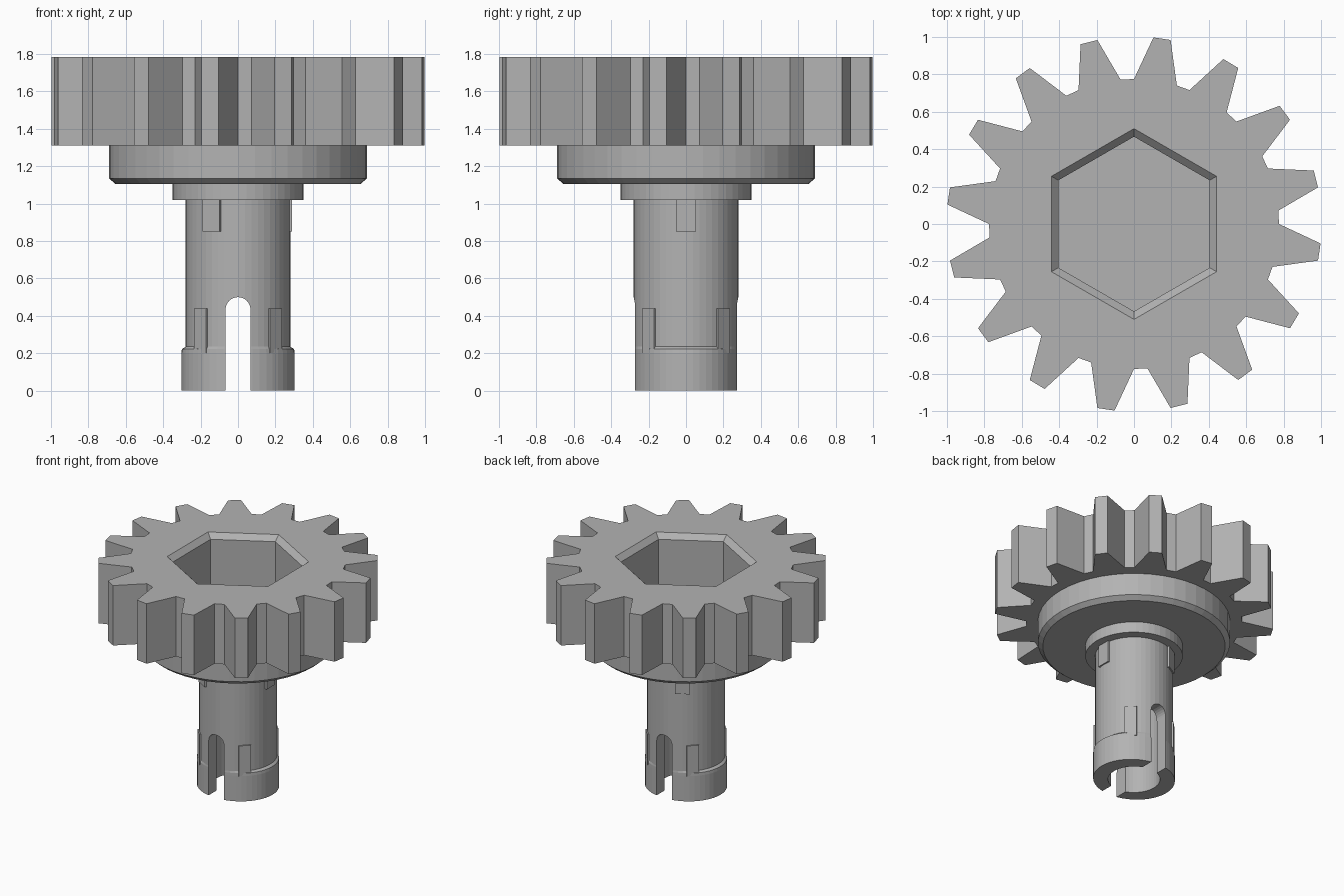
import bpy, bmesh
from math import sin, cos, pi, radians
from mathutils import Matrix

if "Cube" in bpy.data.objects:
    bpy.data.objects.remove(bpy.data.objects["Cube"])

grey = bpy.data.materials.new("light_grey")
grey.diffuse_color = (0.45, 0.45, 0.45, 1)
grey.use_nodes = True
grey.node_tree.nodes["Principled BSDF"].inputs["Base Color"].default_value = grey.diffuse_color
SIDES = 48


def make(name, bm):
    bmesh.ops.recalc_face_normals(bm, faces=bm.faces[:])
    me = bpy.data.meshes.new(name)
    bm.to_mesh(me)
    bm.free()
    ob = bpy.data.objects.new(name, me)
    bpy.context.collection.objects.link(ob)
    me.materials.append(grey)
    return ob


def loft(name, loops, closed=False):
    """Skin a stack of equal-length point loops; closed joins last to first."""
    bm = bmesh.new()
    rings = [[bm.verts.new(p) for p in loop] for loop in loops]
    pairs = list(zip(rings, rings[1:]))
    if closed:
        pairs.append((rings[-1], rings[0]))
    else:
        bm.faces.new(rings[0])
        bm.faces.new(rings[-1])
    for a, b in pairs:
        n = len(a)
        for i in range(n):
            j = (i + 1) % n
            bm.faces.new((a[i], a[j], b[j], b[i]))
    return make(name, bm)


def ring(rx, z, ry=None, n=SIDES, turn=0):
    ry = rx if ry is None else ry
    return [(rx * cos(turn + 2 * pi * i / n), ry * sin(turn + 2 * pi * i / n), z)
            for i in range(n)]


def cut(target, cutter):
    cutter.hide_render = True
    mod = target.modifiers.new("cut", 'BOOLEAN')
    mod.operation = 'DIFFERENCE'
    mod.solver = 'EXACT'
    mod.object = cutter
    bpy.context.view_layer.objects.active = target
    bpy.ops.object.modifier_apply(modifier=mod.name)
    bpy.data.objects.remove(cutter)


def radial_pad(name, angle, width, r_in, r_out, z0, z1):
    bm = bmesh.new()
    m = (Matrix.Rotation(radians(angle), 4, 'Z')
         @ Matrix.Translation(((r_in + r_out) / 2, 0, (z0 + z1) / 2))
         @ Matrix.Diagonal((r_out - r_in, width, z1 - z0, 1)))
    bmesh.ops.create_cube(bm, size=1, matrix=m)
    return make(name, bm)


# Gear wheel: 16 teeth, each two tip points and two root points
outline = []
for k in range(16):
    centre = 13.9 + 22.5 * k
    for offset, r in ((-8.6, 0.775), (-2.65, 1.003), (2.65, 1.003), (8.6, 0.775)):
        a = radians(centre + offset)
        outline.append((r * cos(a), r * sin(a)))
gear = loft("gear_wheel", [[(x, y, z) for x, y in outline] for z in (1.31, 1.785)])

# Hexagonal socket with a chamfered mouth
cut(gear, loft("hex_cutter", [ring(r, z, n=6, turn=pi / 2) for r, z in
                              ((0.467, 1.2), (0.467, 1.745), (0.51, 1.785), (0.535, 1.808))]))

# Flange under the gear, and the shoulder on the shaft
loft("flange", [ring(0.655, 1.105), ring(0.69, 1.135), ring(0.69, 1.31)])
loft("shoulder", [ring(0.35, 1.02), ring(0.35, 1.11)])

# Hollow shaft with a slightly oval snap lip at the bottom
profile = [(0.187, 0.187, 0), (0.303, 0.28, 0), (0.303, 0.28, 0.2),
           (0.3, 0.28, 0.222), (0.28, 0.28, 0.235), (0.28, 0.28, 1.03), (0.187, 0.187, 1.03)]
shaft = loft("shaft", [ring(rx, z, ry) for rx, ry, z in profile], closed=True)

# Round-topped slot through the shaft, front to back
arch = [(-0.067, -0.1), (0.067, -0.1)]
arch += [(0.067 * cos(pi * i / 12), 0.433 + 0.067 * sin(pi * i / 12)) for i in range(13)]
cut(shaft, loft("slot_cutter", [[(x, y, z) for x, z in arch] for y in (-0.6, 0.6)]))

# Four ribs above the lip, three tabs below the shoulder
for i in range(4):
    radial_pad(f"lip_rib_{i + 1}", 45 + 90 * i, 0.09, 0.24, 0.288, 0.2, 0.44)
for i in range(3):
    radial_pad(f"shoulder_tab_{i + 1}", 120 * i, 0.105, 0.24, 0.289, 0.85, 1.03)
